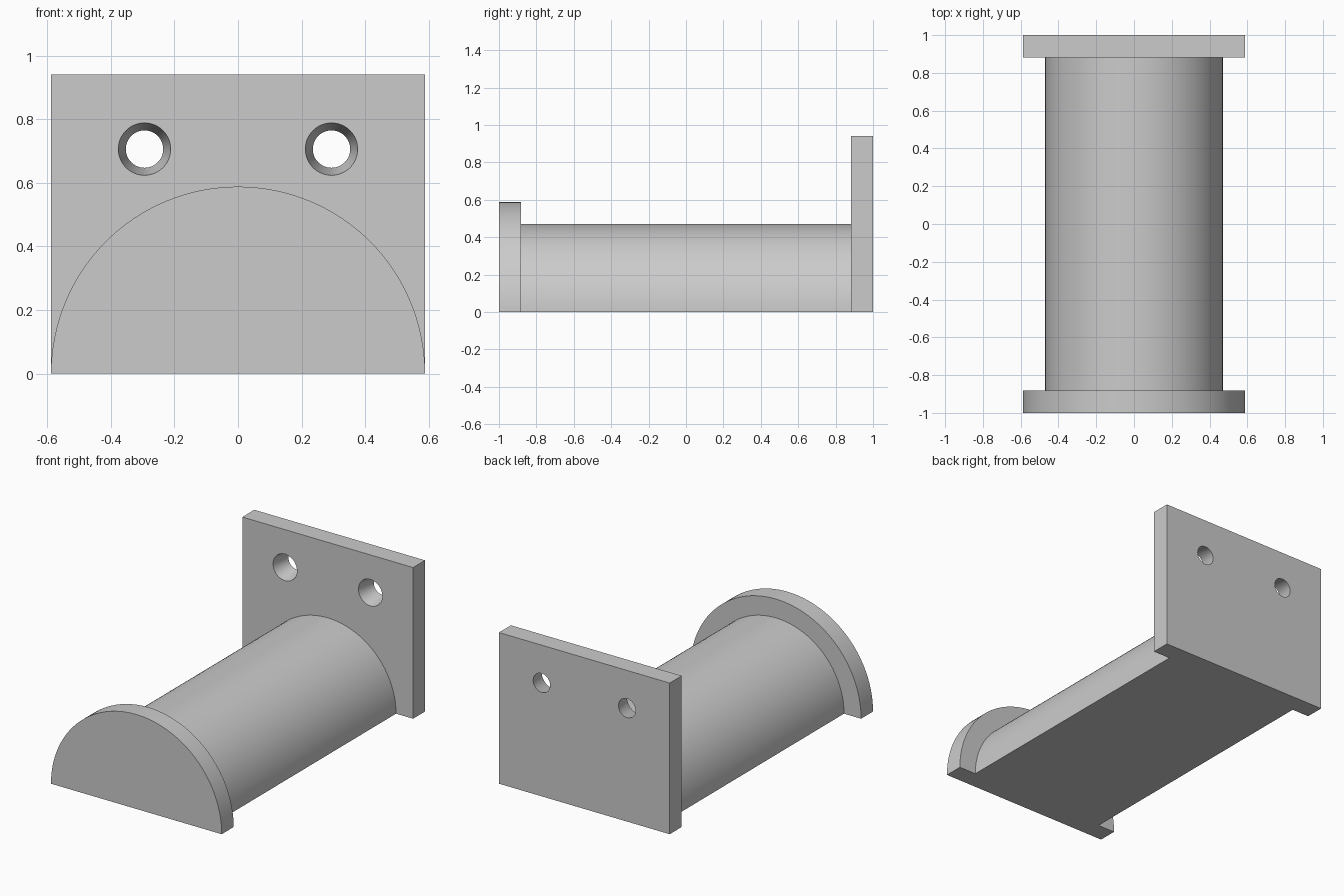
import bpy, bmesh, math
from mathutils import Matrix

if "Cube" in bpy.data.objects:
    bpy.data.objects.remove(bpy.data.objects["Cube"])

R_END, R_DRUM = 0.588, 0.4706      # end stop and drum radii
THICK, PLATE_H = 0.1176, 0.941     # plate thickness, wall plate height

grey = bpy.data.materials.new("light_grey")
grey.diffuse_color = (0.6, 0.6, 0.6, 1)
grey.use_nodes = True
grey.node_tree.nodes["Principled BSDF"].inputs["Base Color"].default_value = grey.diffuse_color


def add_object(name, bm):
    bmesh.ops.recalc_face_normals(bm, faces=bm.faces)
    mesh = bpy.data.meshes.new(name)
    bm.to_mesh(mesh)
    bm.free()
    mesh.materials.append(grey)
    obj = bpy.data.objects.new(name, mesh)
    bpy.context.collection.objects.link(obj)
    return obj


def smooth(obj):
    bpy.ops.object.select_all(action='DESELECT')
    obj.select_set(True)
    bpy.context.view_layer.objects.active = obj
    bpy.ops.object.shade_smooth_by_angle(angle=math.radians(30))


def half_cylinder(name, radius, y0, y1, steps=64, caps=True):
    """Half round bar along y with its flat side on z = 0."""
    bm = bmesh.new()
    rings = []
    for y in (y0, y1):
        rings.append([bm.verts.new((radius * math.cos(math.pi * i / steps), y,
                                    radius * math.sin(math.pi * i / steps)))
                      for i in range(steps + 1)])
    a, b = rings
    n = steps + 1
    for i in range(n):
        j = (i + 1) % n
        bm.faces.new((a[i], a[j], b[j], b[i]))
    if caps:
        bm.faces.new(a)
        bm.faces.new(b)
    obj = add_object(name, bm)
    smooth(obj)
    return obj


# Front end stop and the drum between the two plates
half_cylinder("end_stop", R_END, -1, -1 + THICK)
half_cylinder("drum", R_DRUM, -1 + THICK, 1 - THICK, caps=False)

# Wall plate
bm = bmesh.new()
bmesh.ops.create_cube(bm, size=1, matrix=Matrix.Translation((0, 1 - THICK / 2, PLATE_H / 2))
                      @ Matrix.Diagonal((2 * R_END, THICK, PLATE_H, 1)))
plate = add_object("wall_plate", bm)

# Tapered screw holes, wide at the front, narrow at the back
bm = bmesh.new()
slope = (0.0824 - 0.0588) / THICK
extra = 0.05
for x in (-0.294, 0.294):
    bmesh.ops.create_cone(bm, cap_ends=True, segments=48,
                          radius1=0.0588 - slope * extra, radius2=0.0824 + slope * extra,
                          depth=THICK + 2 * extra,
                          matrix=Matrix.Translation((x, 1 - THICK / 2, 0.706))
                          @ Matrix.Rotation(math.radians(90), 4, 'X'))
cutter = add_object("screw_hole_cutter", bm)
cutter.hide_render = True

holes = plate.modifiers.new("screw_holes", 'BOOLEAN')
holes.operation = 'DIFFERENCE'
holes.solver = 'EXACT'
holes.object = cutter
bpy.context.view_layer.objects.active = plate
bpy.ops.object.modifier_apply(modifier=holes.name)
bpy.data.objects.remove(cutter)
smooth(plate)
